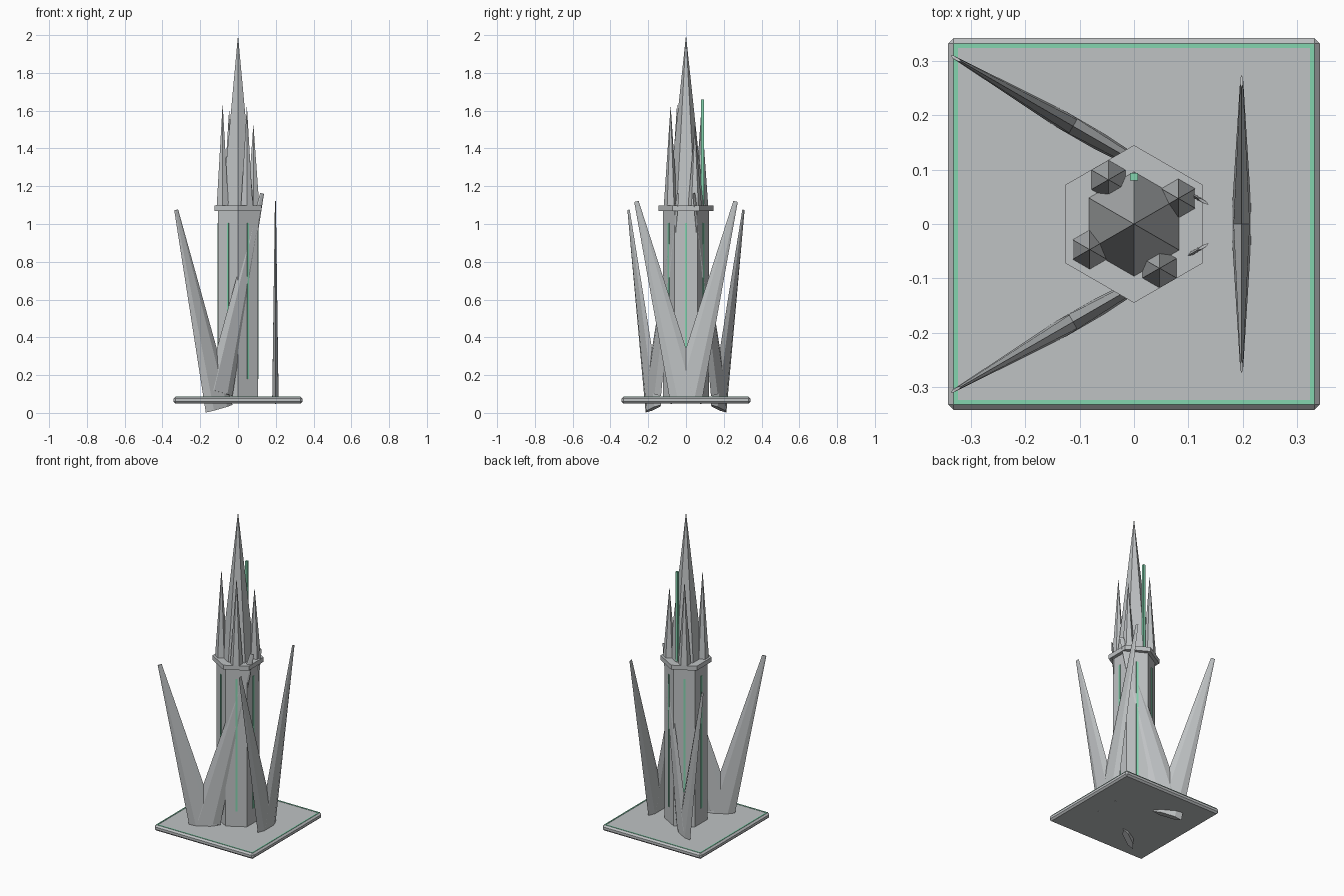
import bpy, bmesh, math
from mathutils import Matrix

if "Cube" in bpy.data.objects:
    bpy.data.objects.remove(bpy.data.objects["Cube"])


def material(name, rgb):
    m = bpy.data.materials.new(name)
    m.diffuse_color = (*rgb, 1)
    m.use_nodes = True
    m.node_tree.nodes["Principled BSDF"].inputs["Base Color"].default_value = m.diffuse_color
    return m


GREY = material("stone grey", (0.52, 0.54, 0.55))
GREEN = material("mint green", (0.23, 0.66, 0.43))


def finish(name, bm, mat):
    bmesh.ops.recalc_face_normals(bm, faces=bm.faces)
    me = bpy.data.meshes.new(name)
    bm.to_mesh(me)
    bm.free()
    me.materials.append(mat)
    ob = bpy.data.objects.new(name, me)
    bpy.context.collection.objects.link(ob)
    return ob


def hex_solid(name, bottom, top, height, matrix, start=90, mat=GREY):
    """Six-sided tapered solid; bottom and top are (rx, ry), top None is a point."""
    bm = bmesh.new()
    angles = [math.radians(start + 60 * i) for i in range(6)]

    def ring(r, z):
        return [bm.verts.new((r[0] * math.cos(a), r[1] * math.sin(a), z)) for a in angles]

    low = ring(bottom, 0)
    bm.faces.new(low)
    if top:
        high = ring(top, height)
        bm.faces.new(high)
    else:
        tip = bm.verts.new((0, 0, height))
    for i in range(6):
        j = (i + 1) % 6
        if top:
            bm.faces.new((low[i], low[j], high[j], high[i]))
        else:
            bm.faces.new((low[i], low[j], tip))
    bm.transform(matrix)
    return finish(name, bm, mat)


def box(name, size, matrix, mat, bevel=0):
    bm = bmesh.new()
    bmesh.ops.create_cube(bm, size=1, matrix=Matrix.Diagonal((*size, 1)))
    if bevel:
        bmesh.ops.bevel(bm, geom=bm.edges[:], offset=bevel, segments=1, affect='EDGES')
    bm.transform(matrix)
    return finish(name, bm, mat)


def at(x, y, z):
    return Matrix.Translation((x, y, z))


def turn(deg, axis='Z'):
    return Matrix.Rotation(math.radians(deg), 4, axis)


# Base plate with chamfered edges and a green border line
box("base_plate", (0.684, 0.684, 0.035), at(0, 0, 0.0675), GREY, 0.01)
for i in range(4):
    box(f"base_border_{i}", (0.008, 0.664, 0.004), turn(90 * i) @ at(0.328, 0, 0.085), GREEN)

# Hexagonal tower, collar and main spire
hex_solid("tower", (0.121, 0.121), (0.121, 0.121), 1.0, at(0, 0, 0.08))
hex_solid("collar", (0.145, 0.145), (0.145, 0.145), 0.028, at(0, 0, 1.07))
hex_solid("main_spire", (0.096, 0.096), None, 0.902, at(0, 0, 1.098))

# Green light strip on every tower face
for i in range(6):
    box(f"light_strip_{i}", (0.008, 0.012, 0.825), turn(60 * i) @ at(0.1045, 0, 0.593), GREEN)

# Four small spires round the main one
for i, top in enumerate((1.53, 1.61, 1.64, 1.63)):
    a = math.radians(30 + 90 * i)
    hex_solid(f"small_spire_{i}", (0.036, 0.036), None, top - 1.098,
              at(0.094 * math.cos(a), 0.094 * math.sin(a), 1.098))

# Green antenna
box("antenna", (0.014, 0.014, 0.56), at(0, 0.087, 1.38), GREEN)

# Three V-shaped fins, each of two crossing blades: centre, heading, height shift
blades = [(0.198, 0, 90, 0), (0.198, 0, 270, 0)]
for s in (1, -1):
    blades += [(-0.1, 0.173 * s, 150 * s, -0.045), (-0.1, 0.173 * s, -30 * s, 0.042)]
for i, (x, y, heading, dz) in enumerate(blades):
    hex_solid(f"fin_blade_{i}", (0.084, 0.0195), (0.012, 0.003), 1.085,
              at(x, y, 0.067 + dz) @ turn(heading) @ turn(14, 'Y'), start=0)
